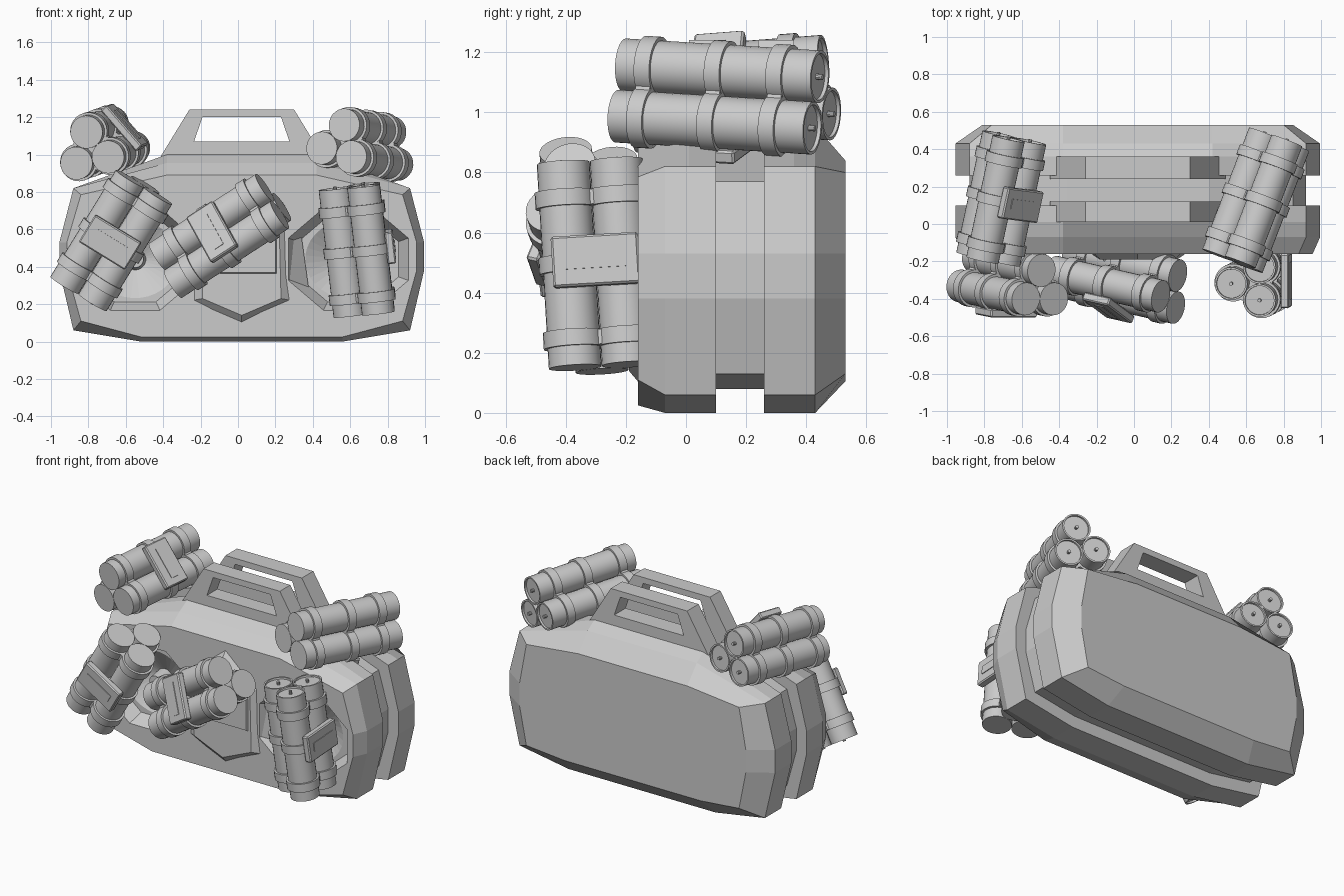
import bpy, bmesh, math
from mathutils import Vector, Matrix

if "Cube" in bpy.data.objects:
    bpy.data.objects.remove(bpy.data.objects["Cube"])

CX = 0.02  # body centre


def finish(name, bm, smooth=False):
    bmesh.ops.recalc_face_normals(bm, faces=bm.faces)
    me = bpy.data.meshes.new(name)
    bm.to_mesh(me)
    bm.free()
    ob = bpy.data.objects.new(name, me)
    bpy.context.collection.objects.link(ob)
    if smooth:
        bpy.ops.object.select_all(action='DESELECT')
        ob.select_set(True)
        bpy.context.view_layer.objects.active = ob
        bpy.ops.object.shade_smooth_by_angle(angle=math.radians(35))
    return ob


def loft(name, rings):
    """Loft mirrored half outlines, each (y, [(half_x, z), ...])."""
    bm = bmesh.new()
    loops = []
    for y, half in rings:
        pts = [(x, z) for x, z in half] + [(-x, z) for x, z in reversed(half) if x > 0]
        loops.append([bm.verts.new((CX + x, y, z)) for x, z in pts])
    n = len(loops[0])
    for a, b in zip(loops, loops[1:]):
        for i in range(n):
            j = (i + 1) % n
            bm.faces.new((a[i], a[j], b[j], b[i]))
    bm.faces.new(loops[0])
    bm.faces.new(loops[-1])
    return finish(name, bm)


def outline(top):
    return [(0.54, 0), (0.90, 0.06), (0.975, 0.38), (0.975, 0.53), (0.90, 0.82), (0.40, top)]


# Body: front shell, back shell, inset core
front = loft("front_shell", [
    (-0.16, [(0.54, 0.025), (0.86, 0.11), (0.935, 0.38), (0.935, 0.53), (0.86, 0.785), (0.40, 0.89)]),
    (-0.07, outline(0.955)), (0.01, outline(1.0)), (0.10, outline(1.0))])
loft("back_shell", [
    (0.26, outline(1.0)), (0.36, outline(1.0)), (0.43, outline(0.955)),
    (0.53, [(0.50, 0.105), (0.78, 0.13), (0.83, 0.38), (0.83, 0.53), (0.78, 0.80), (0.40, 0.84)])])
core = [(0.52, 0.08), (0.83, 0.13), (0.90, 0.38), (0.90, 0.53), (0.83, 0.77), (0.38, 0.94)]
loft("body_core", [(0.08, core), (0.28, core)])

# Faceted centre panel and its small window
loft("centre_panel", [
    (-0.19, [(0, 0.14), (0.21, 0.23), (0.20, 0.62), (0, 0.80)]),
    (-0.08, [(0, 0.01), (0.37, 0.20), (0.30, 0.70), (0, 0.94)])])
loft("panel_window", [
    (-0.20, [(0.18, 0.37), (0.18, 0.57)]), (-0.18, [(0.19, 0.36), (0.19, 0.58)])])


# Speaker recesses with knobs
def cone(name, x, segs, y0, y1, r0, r1, squash=1.0, smooth=False):
    bm = bmesh.new()
    rot = Matrix.Rotation(math.pi / segs, 4, 'Z')
    m = (Matrix.Translation((x, (y0 + y1) / 2, 0.44)) @ Matrix.Diagonal((1, 1, squash, 1))
         @ Matrix.Rotation(-math.pi / 2, 4, 'X') @ rot)
    bmesh.ops.create_cone(bm, cap_ends=True, segments=segs, radius1=r0, radius2=r1,
                          depth=y1 - y0, matrix=m)
    return finish(name, bm, smooth)


for side, label in ((-1, "left"), (1, "right")):
    x = CX + side * 0.57
    for ob in (cone(f"{label}_recess_cutter", x, 8, -0.18, -0.07, 0.36, 0.29, 0.85),
               cone(f"{label}_funnel_cutter", x, 32, -0.08, 0.02, 0.25, 0.06, 0.9)):
        ob.hide_render = True
        ob.hide_viewport = True
        mod = front.modifiers.new("recess", 'BOOLEAN')
        mod.operation = 'DIFFERENCE'
        mod.solver = 'EXACT'
        mod.object = ob
    cone(f"{label}_speaker_knob", x, 24, -0.08, 0.04, 0.045, 0.06, 1, True)

# Twin carrying handles
OUTER = [(0.47, 0.93), (0.28, 1.24), (-0.28, 1.24), (-0.47, 0.93)]
INNER = [(0.255, 1.07), (0.21, 1.20), (-0.21, 1.20), (-0.255, 1.07)]
for name, y0, y1 in (("front_handle", 0.01, 0.12), ("back_handle", 0.24, 0.36)):
    bm = bmesh.new()
    o, i = ([bm.verts.new((CX + x, y0, z)) for x, z in p] for p in (OUTER, INNER))
    faces = [bm.faces.new((o[k], o[(k + 1) % 4], i[(k + 1) % 4], i[k])) for k in range(4)]
    ext = bmesh.ops.extrude_face_region(bm, geom=faces, use_keep_orig=True)
    bmesh.ops.translate(bm, vec=(0, y1 - y0, 0),
                        verts=[g for g in ext['geom'] if isinstance(g, bmesh.types.BMVert)])
    finish(name, bm)


# Bundles of three tubes: p1 is the fuse end, plate_dir the side with the label plate
R, TUBE = 0.102, 0.088


def bundle(name, p0, p1, plate_dir):
    p0, p1 = Vector(p0), Vector(p1)
    length = (p1 - p0).length
    w = (p1 - p0).normalized()
    u = Vector(plate_dir)
    u = (u - w * u.dot(w)).normalized()
    v = w.cross(u)
    frame = Matrix((u, v, w)).transposed().to_4x4()
    frame.translation = (p0 + p1) / 2

    def cyl(bm, x, y, z, r, depth, segs=28):
        return bmesh.ops.create_cone(bm, cap_ends=True, segments=segs, radius1=r, radius2=r,
                                     depth=depth, matrix=frame @ Matrix.Translation((x, y, z)))

    def box(bm, loc, size):
        bmesh.ops.create_cube(bm, size=1, matrix=frame @ Matrix.Translation(loc)
                              @ Matrix.Diagonal((*size, 1)))

    tubes, bands, fuses = bmesh.new(), bmesh.new(), bmesh.new()
    for a in (60, 180, 300):
        x, y = R * math.cos(math.radians(a)), R * math.sin(math.radians(a))
        cyl(tubes, x, y, 0, TUBE, length)
        for z in (-0.25, 0, 0.22):
            cyl(bands, x, y, z, TUBE + 0.013, 0.055)
        cyl(fuses, x, y, length / 2 - 0.005, 0.01, 0.03, 10)
    # filler joining the bands in the middle
    for z in (-0.25, 0, 0.22):
        cyl(bands, 0, 0, z, 0.11, 0.05, 12)
    # sunken caps at the fuse end
    caps = [f for f in tubes.faces
            if len(f.verts) > 4 and (f.calc_center_median() - frame.translation).dot(w) > 0]
    bmesh.ops.inset_individual(tubes, faces=caps, thickness=0.01)
    bmesh.ops.inset_individual(tubes, faces=caps, thickness=0.001, depth=-0.012)
    finish(name + "_tubes", tubes, True)
    finish(name + "_bands", bands, True)
    finish(name + "_fuses", fuses, True)
    # label plate with raised strip
    plate = bmesh.new()
    box(plate, (0.155, 0, 0), (0.045, 0.29, 0.17))
    bmesh.ops.bevel(plate, geom=plate.edges[:], offset=0.007, segments=1, affect='EDGES')
    box(plate, (0.179, 0, 0), (0.006, 0.20, 0.055))
    finish(name + "_plate", plate)


bundle("top_right_bundle", (0.54, -0.20, 1.06), (0.79, 0.45, 1.02), (-0.3, 0, -1))
bundle("top_left_bundle", (-0.79, -0.19, 1.02), (-0.65, 0.46, 1.07), (0.75, 0, 0.65))
bundle("front_left_bundle", (-0.50, -0.35, 0.83), (-0.85, -0.28, 0.26), (0, -1, 0))
bundle("front_centre_bundle", (0.20, -0.37, 0.74), (-0.37, -0.24, 0.37), (-0.3, -1, 0.25))
bundle("front_right_bundle", (0.70, -0.28, 0.15), (0.62, -0.32, 0.83), (1, 0, 0))
